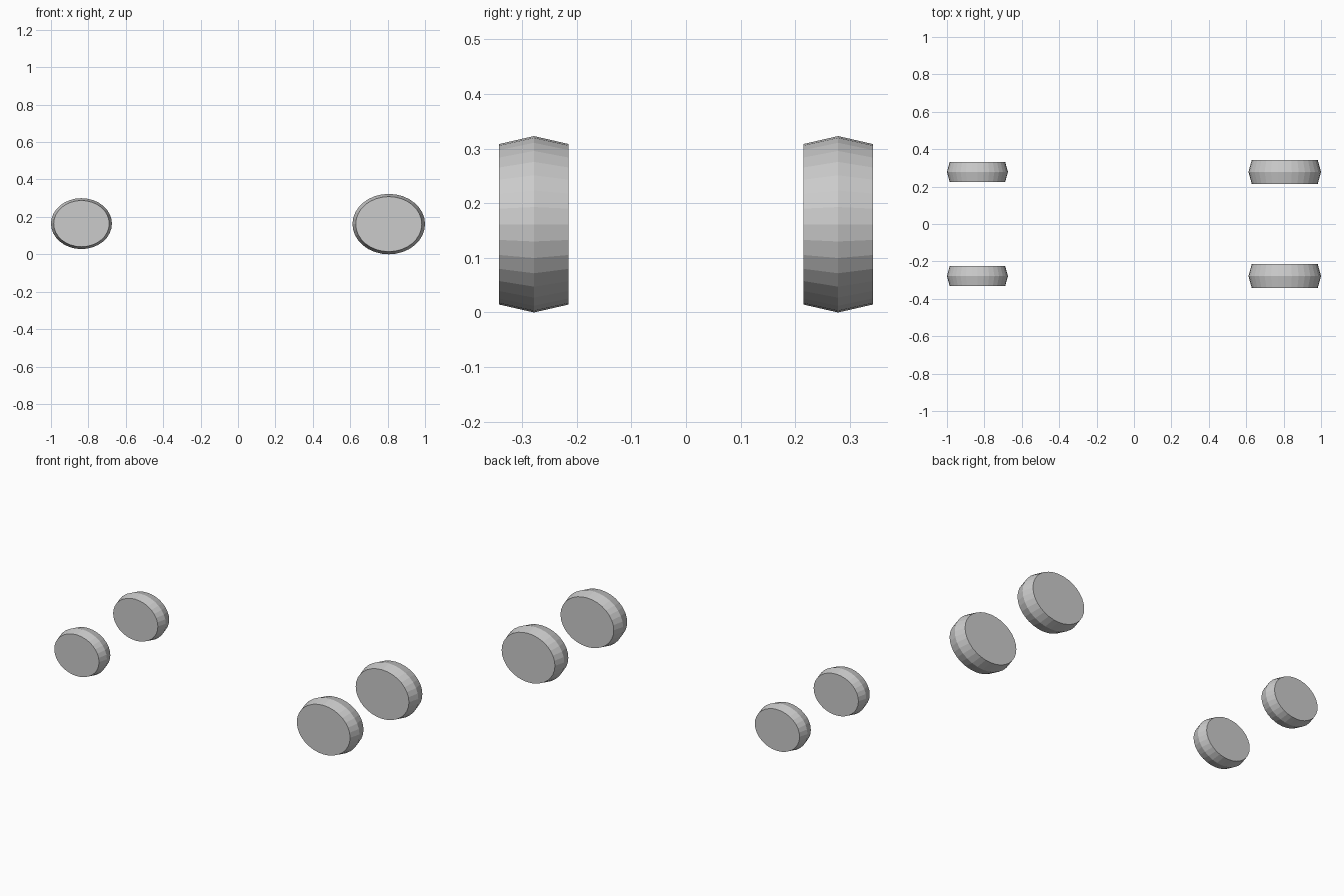
import bpy, bmesh
from math import cos, sin, pi

if "Cube" in bpy.data.objects:
    bpy.data.objects.remove(bpy.data.objects["Cube"])

SIDES = 32


def wheel(name, x, y, z, rx, rz, half_w):
    """Oval low-poly wheel: flat end caps, tread rising to a central ridge."""
    bm = bmesh.new()
    rings = []
    for dy, s in ((-half_w, 0.91), (0, 1.0), (half_w, 0.91)):
        rings.append([bm.verts.new((rx * s * cos(2 * pi * i / SIDES), dy,
                                    rz * s * sin(2 * pi * i / SIDES)))
                      for i in range(SIDES)])
    # tread bands
    for a, b in zip(rings, rings[1:]):
        for i in range(SIDES):
            j = (i + 1) % SIDES
            bm.faces.new((a[i], a[j], b[j], b[i]))
    # end caps
    bm.faces.new(rings[0])
    bm.faces.new(rings[-1])
    bmesh.ops.recalc_face_normals(bm, faces=bm.faces)
    mesh = bpy.data.meshes.new(name)
    bm.to_mesh(mesh)
    bm.free()
    ob = bpy.data.objects.new(name, mesh)
    ob.location = (x, y, z)
    bpy.context.collection.objects.link(ob)


# small wheels at one end, large wheels at the other
for side, y in (("near", -0.2785), ("far", 0.2785)):
    wheel("small_wheel_" + side, -0.837, y, 0.164, 0.163, 0.136, 0.0535)
    wheel("large_wheel_" + side, 0.806, y, 0.1615, 0.194, 0.1615, 0.0635)
